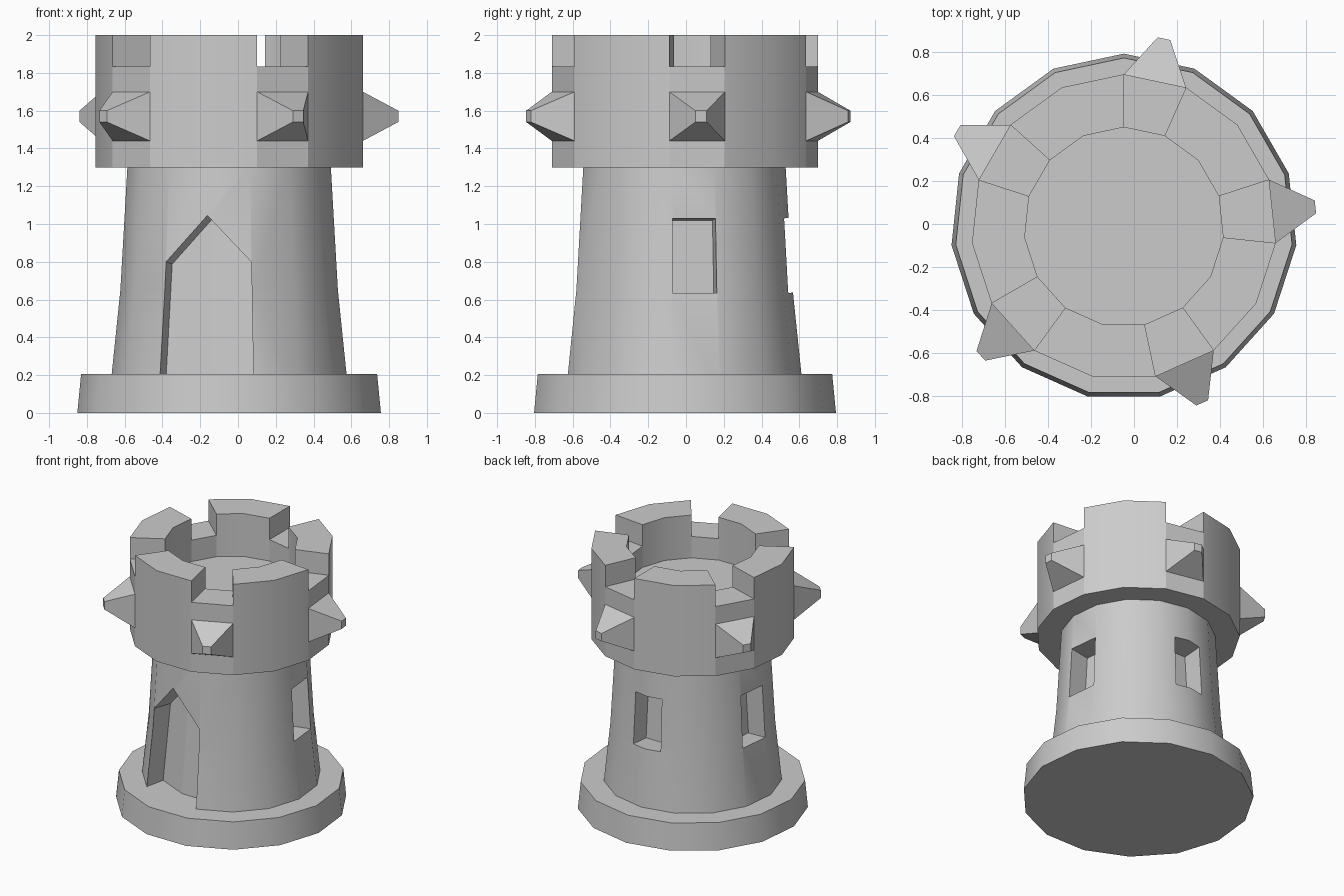
import bpy, bmesh, math
from mathutils import Vector

if "Cube" in bpy.data.objects:
    bpy.data.objects.remove(bpy.data.objects["Cube"])

N, STEP = 15, 24
CX, CY = -0.047, -0.014


def pt(deg, r, z):
    a = math.radians(deg)
    return Vector((CX + r * math.cos(a), CY + r * math.sin(a), z))


def make(name, bm):
    bmesh.ops.remove_doubles(bm, verts=bm.verts, dist=1e-5)
    bmesh.ops.recalc_face_normals(bm, faces=bm.faces)
    me = bpy.data.meshes.new(name)
    bm.to_mesh(me)
    bm.free()
    ob = bpy.data.objects.new(name, me)
    bpy.context.collection.objects.link(ob)
    return ob


def face(bm, pts):
    return bm.faces.new([bm.verts.new(p) for p in pts])


def ring(r, z):
    return [pt(90 + STEP * i, r, z) for i in range(N)]


def lathe(name, profile):
    bm = bmesh.new()
    rings = [ring(r, z) for r, z in profile]
    for a, b in zip(rings, rings[1:]):
        for i in range(N):
            j = (i + 1) % N
            face(bm, [a[i], a[j], b[j], b[i]])
    face(bm, rings[0])
    face(bm, rings[-1])
    return make(name, bm)


def smooth(ob):
    bpy.ops.object.select_all(action='DESELECT')
    ob.select_set(True)
    bpy.context.view_layer.objects.active = ob
    bpy.ops.object.shade_smooth_by_angle(angle=math.radians(30))


# base and tapering tower
base = lathe("base", [(0.808, 0), (0.788, 0.205)])
WALL = [(0.636, 0.1), (0.579, 0.65), (0.541, 1.31)]
tower = lathe("tower", WALL)


def wall_point(deg, z):
    (r0, z0), (r1, z1) = WALL[:2] if z < 0.65 else WALL[1:]
    r = r0 + (r1 - r0) * (z - z0) / (z1 - z0)
    off = (deg - 90) % STEP - STEP / 2
    r *= math.cos(math.radians(12)) / math.cos(math.radians(off))
    return pt(deg, r, z)


# recess cutters: wall patch given as columns (angle, low z, high z), pushed in and out
def recess(name, mid, columns, depth=0.155):
    a = math.radians(mid)
    inward = Vector((-math.cos(a), -math.sin(a), -0.08))
    bm = bmesh.new()
    low = [wall_point(d, lo) for d, lo, hi in columns]
    high = [wall_point(d, hi) for d, lo, hi in columns]
    layers = []
    for k in (depth, -0.2):
        L, H = [p + inward * k for p in low], [p + inward * k for p in high]
        layers.append(L + H[::-1])
        for i in range(len(L) - 1):
            face(bm, [L[i], L[i + 1], H[i + 1], H[i]])
    n = len(layers[0])
    for i in range(n):
        j = (i + 1) % n
        face(bm, [layers[0][i], layers[0][j], layers[1][j], layers[1][i]])
    cut = make(name, bm)
    cut.hide_render = True
    cut.hide_set(True)
    mod = tower.modifiers.new(name, 'BOOLEAN')
    mod.operation = 'DIFFERENCE'
    mod.solver = 'EXACT'
    mod.object = cut


recess("door_cutter", -102, [(-125.8, 0.15, 0.8), (-102, 0.15, 1.045), (-78.2, 0.15, 0.8)])
for m in (6, 90, 174):
    recess("window_cutter", m, [(m - 11.8, 0.635, 1.03), (m + 11.8, 0.635, 1.03)])

# crown: ring wall with a gap in every third segment, sunken floor
RO, RI, FLOOR = 0.712, 0.465, 1.67
top = [1.835 if i % 3 == 2 else 2.0 for i in range(N)]
top = [1.835 if (i + 1) % 3 == 0 else 2.0 for i in range(N)]
bm = bmesh.new()
for i in range(N):
    a, b, t = 90 + STEP * i, 90 + STEP * (i + 1), top[i]
    face(bm, [pt(a, RO, 1.3), pt(b, RO, 1.3), pt(b, RO, t), pt(a, RO, t)])
    face(bm, [pt(a, RI, FLOOR), pt(b, RI, FLOOR), pt(b, RI, t), pt(a, RI, t)][::-1])
    face(bm, [pt(a, RO, t), pt(b, RO, t), pt(b, RI, t), pt(a, RI, t)])
    if t != top[i - 1]:
        face(bm, [pt(a, RO, 1.835), pt(a, RO, 2), pt(a, RI, 2), pt(a, RI, 1.835)])
face(bm, ring(RO, 1.3))
face(bm, ring(RI, FLOOR))
crown = make("crown", bm)

# blunt spikes below each gap
for i in range(N):
    if top[i] == 2.0:
        continue
    a = 90 + STEP * i
    mid = a + STEP / 2
    tw = math.degrees(math.atan(0.03 / 0.897))
    root = [pt(a, RO, 1.44), pt(a + STEP, RO, 1.44), pt(a + STEP, RO, 1.7), pt(a, RO, 1.7)]
    tip = [pt(mid + s * tw, 0.898, z) for s, z in ((-1, 1.54), (1, 1.54), (1, 1.6), (-1, 1.6))]
    bm = bmesh.new()
    for k in range(4):
        j = (k + 1) % 4
        face(bm, [root[k], root[j], tip[j], tip[k]])
    face(bm, tip)
    face(bm, root)
    make("spike", bm)

for ob in (base, tower, crown):
    smooth(ob)
